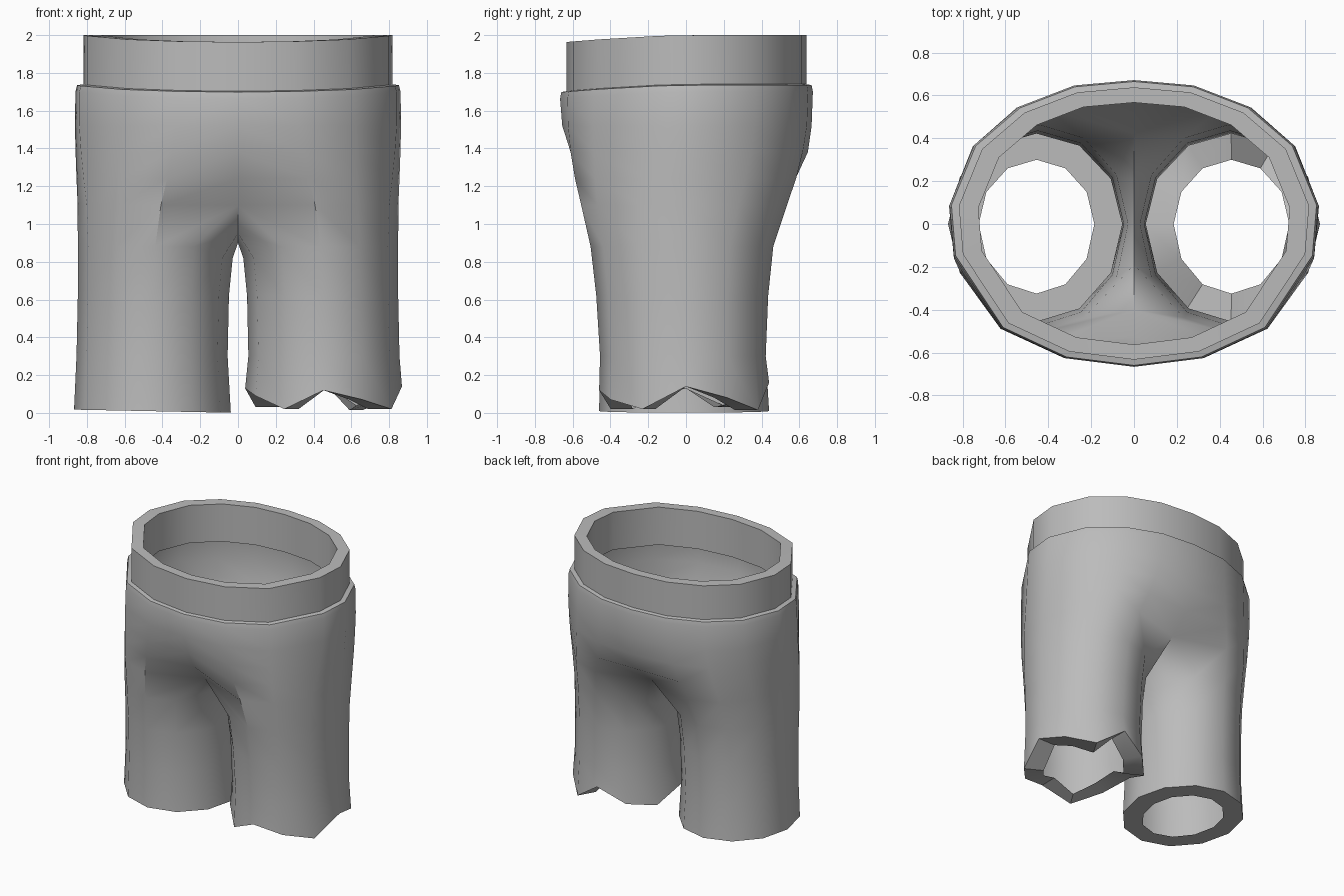
import bpy, bmesh, math

if "Cube" in bpy.data.objects:
    bpy.data.objects.remove(bpy.data.objects["Cube"])

cloth = bpy.data.materials.new("grey cloth")
cloth.diffuse_color = (0.5, 0.5, 0.5, 1)
cloth.use_nodes = True
cloth.node_tree.nodes["Principled BSDF"].inputs["Base Color"].default_value = cloth.diffuse_color

# Half outline of the hips, front centre round to back centre
HIP = [(0, -.67), (.32, -.63), (.62, -.49), (.845, -.15), (.865, .09),
       (.75, .37), (.54, .55), (.28, .65), (0, .675)]


def dip(y):
    """The waist sits slightly lower at the front."""
    return -.035 * (max(0, -y) / .65) ** 1.5


def hip_ring(scale, z):
    return [(x * scale, y * scale, z + dip(y)) for x, y in HIP]


def leg_ring(z, cx, rx, front, back):
    """Twelve points; 0 is front inside, 4 outermost, 8 back inside, 10 innermost."""
    pts = []
    for i in range(12):
        a = math.radians(240 + 30 * i)
        s = math.sin(a)
        pts.append((cx + rx * math.cos(a), s * (back if s > 0 else front), z))
    return pts


def finish(name, bm):
    bmesh.ops.remove_doubles(bm, verts=bm.verts, dist=.0005)
    bmesh.ops.recalc_face_normals(bm, faces=bm.faces)
    me = bpy.data.meshes.new(name)
    bm.to_mesh(me)
    bm.free()
    me.materials.append(cloth)
    ob = bpy.data.objects.new(name, me)
    bpy.context.collection.objects.link(ob)
    bpy.ops.object.select_all(action='DESELECT')
    ob.select_set(True)
    bpy.context.view_layer.objects.active = ob
    bpy.ops.object.shade_smooth_by_angle(angle=math.radians(38))
    return ob


def loft(bm, rings, side, closed):
    """Skin a list of rings; side = -1 mirrors them across x."""
    rows = [[bm.verts.new((x * side, y, z)) for x, y, z in r] for r in rings]
    for a, b in zip(rows, rows[1:]):
        n = len(a)
        for i in range(n if closed else n - 1):
            j = (i + 1) % n
            bm.faces.new((a[i], a[j], b[j], b[i]))


# Torso: lip, hips, then a blend towards the two legs
torso = [hip_ring(.945, 1.74), hip_ring(.985, 1.735), hip_ring(.995, 1.70)]
seam = [(1.52, .08, -.655, .665), (1.38, .25, -.61, .645),
        (1.24, .5, -.53, .58), (1.10, .8, -.40, .42)]
for z, t, yf, yb in seam:
    leg = leg_ring(z, .43, .415, .56 - .03 * t, .53 - .03 * t)
    ring = []
    for i, (hx, hy) in enumerate(HIP):
        lx, ly, _ = leg[i]
        ring.append((hx + (lx - hx) * t, hy + (ly - hy) * t, z))
    ring[0], ring[8] = (0, yf, z), (0, yb, z)
    torso.append(ring)

# Legs hang from the last torso ring plus the crotch arch
split = torso[-1] + [(0, .19, .95), (0, 0, .9), (0, -.19, .95)]
upper = leg_ring(.88, .438, .41, .505, .462)
upper = [(x, y, z - (.06 if i >= 9 else 0)) for i, (x, y, z) in enumerate(upper)]
legs = [split, upper,
        leg_ring(.62, .448, .40, .475, .435),
        leg_ring(.30, .455, .40, .455, .422)]
TORN = [.02, .12, .07, .02, .14, .08, .015, .16, .06, .03, .13, .09]

bm = bmesh.new()
for side in (1, -1):
    loft(bm, torso, side, False)
    hem = leg_ring(0, .453, .415, .46, .44)
    inner = leg_ring(0, .455, .27, .325, .30)
    if side > 0:   # torn hem
        hem = [(x, y, z) for (x, y, _), z in zip(hem, TORN)]
        inner = [(x, y, z) for (x, y, _), z in zip(inner, TORN)]
    else:          # straight hem
        hem = [(x, y, .02 * x) for x, y, _ in hem]
        inner = [(x, y, .02 * x) for x, y, _ in inner]
    loft(bm, legs + [hem, inner], side, True)
finish("trousers", bm)

# Waistband: outer wall, flat rim, inner wall
bm = bmesh.new()
for side in (1, -1):
    loft(bm, [hip_ring(.945, 1.71), hip_ring(.945, 2.0),
              hip_ring(.84, 2.0), hip_ring(.84, 1.71)], side, False)
finish("waistband", bm)
